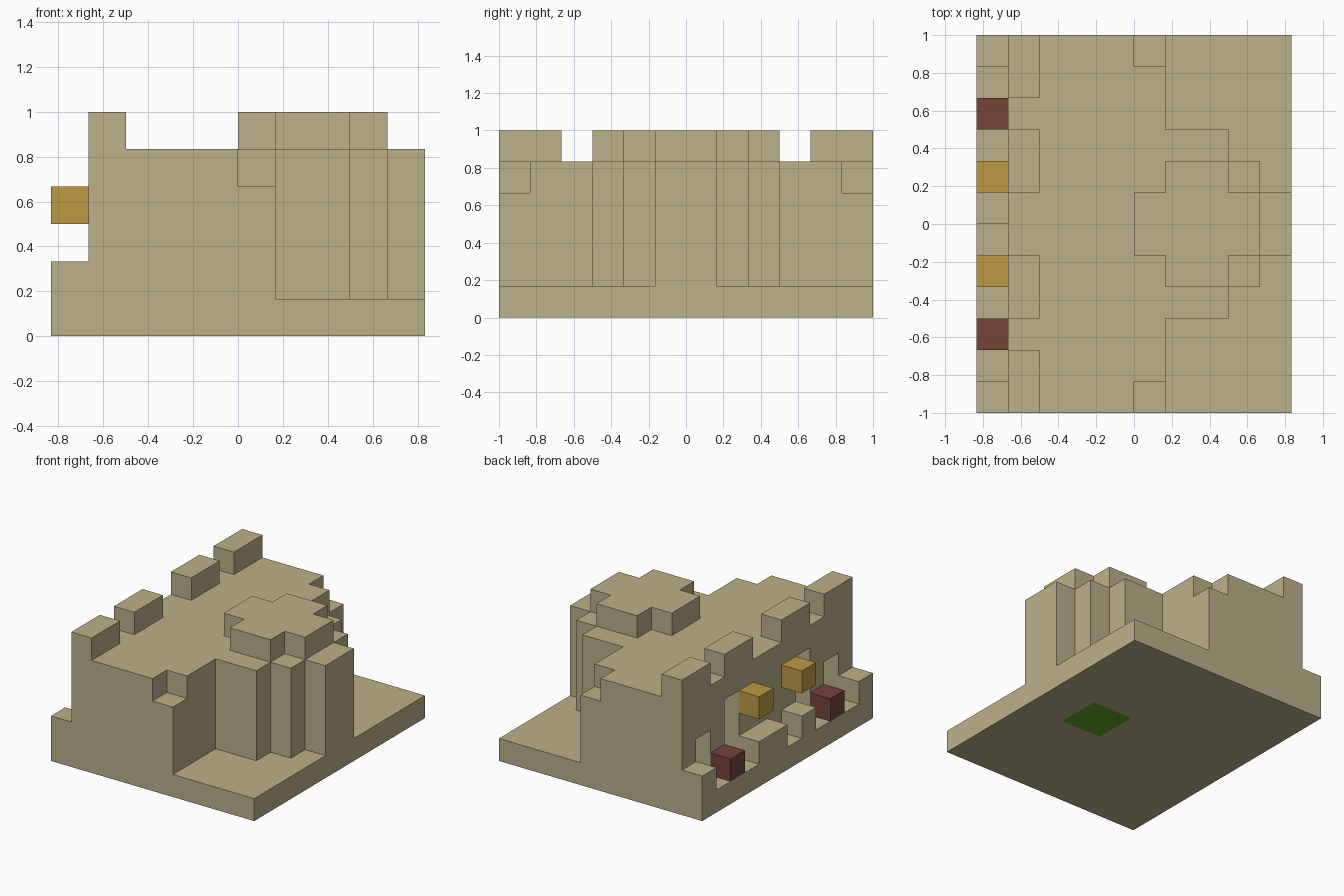
import bpy
import bmesh
from itertools import product
from mathutils import Vector

UNIT = 1 / 6

if "Cube" in bpy.data.objects:
    bpy.data.objects.remove(bpy.data.objects["Cube"])


def material(name, rgb):
    m = bpy.data.materials.new(name)
    m.use_nodes = True
    m.diffuse_color = (*rgb, 1)
    m.node_tree.nodes["Principled BSDF"].inputs["Base Color"].default_value = (*rgb, 1)
    return m


def box(x0, x1, y0, y1, z0, z1):
    return set(product(range(x0, x1), range(y0, y1), range(z0, z1)))


def both_ends(x0, x1, y0, y1, z0, z1):
    """A box and its mirror across y = 0."""
    return box(x0, x1, y0, y1, z0, z1) | box(x0, x1, -y1, -y0, z0, z1)


def build(name, cells, mat):
    """Make one object from the outer skin of a set of unit blocks."""
    bm = bmesh.new()
    for cell in cells:
        centre = Vector(cell) + Vector((0.5, 0.5, 0.5))
        for axis, sign in product(range(3), (-1, 1)):
            n = Vector((0, 0, 0))
            n[axis] = sign
            if tuple(int(a + b) for a, b in zip(cell, n)) in cells:
                continue
            u = Vector((0, 0, 0))
            u[(axis + 1) % 3] = 0.5
            v = n.cross(u)
            mid = centre + n * 0.5
            corners = (mid - u - v, mid + u - v, mid + u + v, mid - u + v)
            bm.faces.new([bm.verts.new(c * UNIT) for c in corners])
    bmesh.ops.remove_doubles(bm, verts=bm.verts, dist=0.001)
    bmesh.ops.dissolve_limit(bm, angle_limit=0.01, verts=bm.verts, edges=bm.edges)
    mesh = bpy.data.meshes.new(name)
    bm.to_mesh(mesh)
    bm.free()
    mesh.materials.append(mat)
    obj = bpy.data.objects.new(name, mesh)
    bpy.context.collection.objects.link(obj)


stone = material("sandstone", (0.50, 0.44, 0.255))
gold = material("golden_wood", (0.515, 0.328, 0.058))
brown = material("red_brown_wood", (0.178, 0.058, 0.042))
green = material("grass_green", (0.127, 0.376, 0.021))

# Ground slab and main hall
castle = box(-5, 5, -6, 6, 0, 1) | box(-4, 1, -6, 6, 1, 5)
castle -= both_ends(0, 1, 5, 6, 4, 5)

# Stepped round bastion and its raised cross-shaped roof
for reach, half in ((3, 3), (4, 2), (5, 1)):
    castle |= box(0, reach, -half, half, 1, 5)
castle |= box(1, 3, -2, 2, 5, 6) | box(0, 4, -1, 1, 5, 6)

# Battlements along the parapet
castle |= both_ends(-4, -3, 4, 6, 5, 6) | both_ends(-4, -3, 1, 3, 5, 6)

# Low end posts and planters on the ledge
castle |= both_ends(-5, -4, 5, 6, 1, 2)
castle |= box(-5, -4, 0, 2, 1, 2) | box(-5, -4, -2, -1, 1, 2)

# Doorways and tall openings in the wall
castle -= both_ends(-4, -3, 4, 5, 1, 3) | both_ends(-4, -3, 2, 3, 1, 4)

# Patch of grass in the floor
patch = box(1, 3, -1, 1, 0, 1)
build("castle_walls", castle - patch, stone)
build("grass_patch", patch, green)

# Coloured blocks beside the openings
for side, y in (("left", 3), ("right", -4)):
    build(side + "_door", box(-5, -4, y, y + 1, 1, 2), brown)
for side, y in (("left", 1), ("right", -2)):
    build(side + "_shutter", box(-5, -4, y, y + 1, 3, 4), gold)
